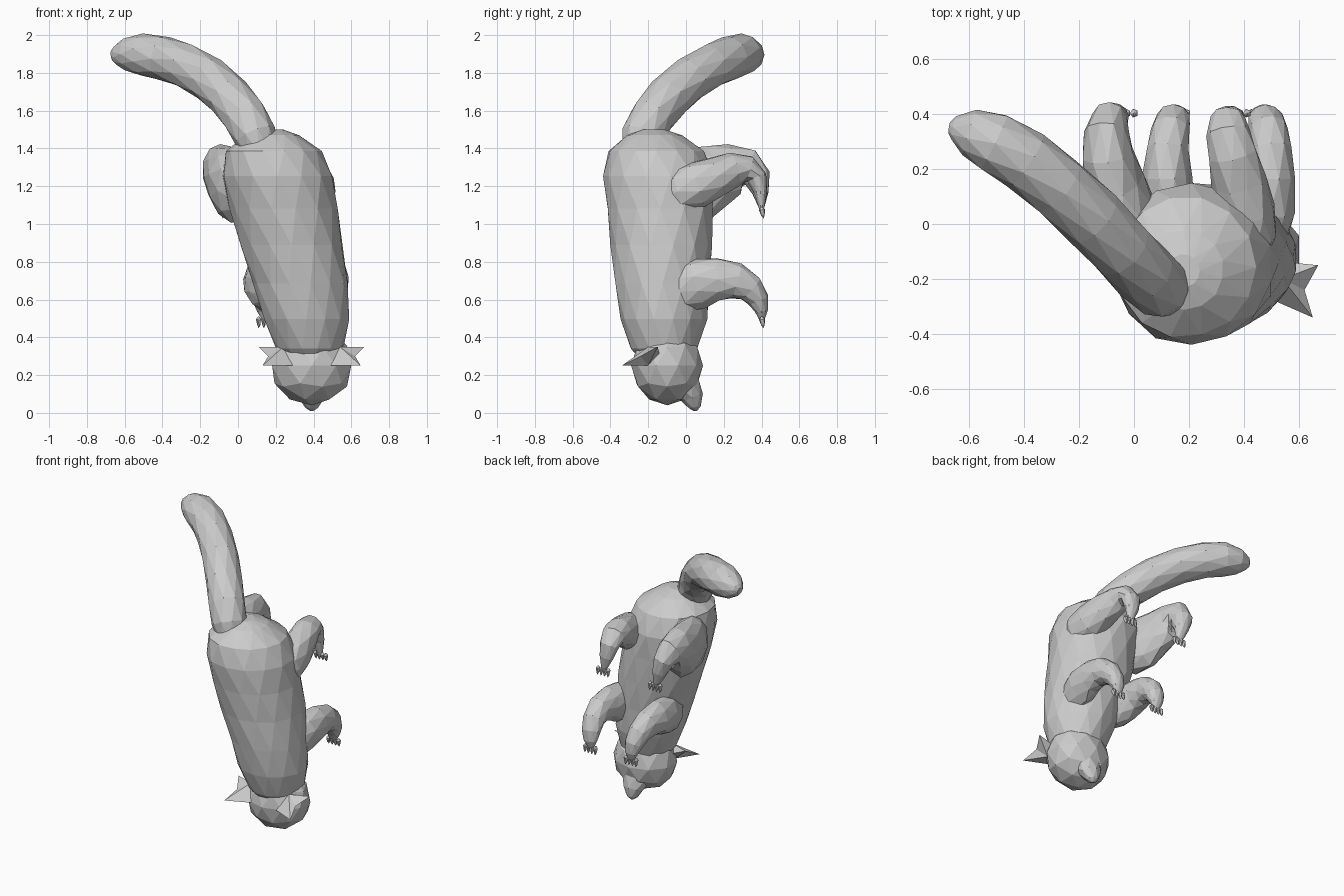
import bpy, bmesh, math, random
from mathutils import Vector, Matrix
from mathutils.geometry import interpolate_bezier

random.seed(4)
cube = bpy.data.objects.get("Cube")
if cube:
    bpy.data.objects.remove(cube, do_unlink=True)

# One flat grey for the whole animal
grey = bpy.data.materials.new("plain grey")
grey.use_nodes = True
grey.diffuse_color = (0.6, 0.6, 0.6, 1)
shader = grey.node_tree.nodes["Principled BSDF"]
shader.inputs["Base Color"].default_value = grey.diffuse_color


def finish(name, bm):
    """Turn a bmesh into a flat-faced, triangulated object."""
    bmesh.ops.triangulate(bm, faces=bm.faces[:])
    bmesh.ops.recalc_face_normals(bm, faces=bm.faces[:])
    mesh = bpy.data.meshes.new(name)
    bm.to_mesh(mesh)
    bm.free()
    mesh.materials.append(grey)
    part = bpy.data.objects.new(name, mesh)
    bpy.context.collection.objects.link(part)


def rounded(u):
    """Quarter-circle swelling from a blunt end up to full size."""
    return max(0.2, math.sqrt(1 - (1 - min(u, 1)) ** 2))


def tapered(start, end, power=1):
    return lambda t: start + (end - start) * t ** power


def tube(name, path, width, depth, across=(1, 0, 0), sides=10, rings=10,
         level=False, blunt=0.2, rough=0.02):
    """Faceted skin around a Bezier path; width lies along the across axis."""
    start, start_handle, end_handle, end = map(Vector, path)
    # Dense samples of the path, picked closer together near both ends
    samples = interpolate_bezier(start, start_handle, end_handle, end, 201)
    final = len(samples) - 1
    bm = bmesh.new()
    loops = []
    for i in range(rings + 1):
        t = (1 - math.cos(math.pi * i / rings)) / 2
        k = round(t * final)
        tangent = samples[min(k + 1, final)] - samples[max(k - 1, 0)]
        if level:
            tangent = Vector((0, 0, -1))
        tangent.normalize()
        side = Vector(across)
        side = (side - tangent * side.dot(tangent)).normalized()
        other = tangent.cross(side)
        swell = rounded(t / blunt) * rounded((1 - t) / blunt)
        loop = []
        for j in range(sides):
            angle = math.tau * (j + i % 2 / 2) / sides
            offset = side * math.cos(angle) * width(t) + other * math.sin(angle) * depth(t)
            offset *= swell * (1 + random.uniform(-rough, rough))
            loop.append(bm.verts.new(samples[k] + offset))
        loops.append(loop)
    # Alternate rings are staggered by half a side and joined by triangles
    for i, (upper, lower) in enumerate(zip(loops, loops[1:])):
        if i % 2:
            upper, lower = lower, upper
        for j in range(sides):
            n = (j + 1) % sides
            bm.faces.new((upper[j], upper[n], lower[j]))
            bm.faces.new((upper[n], lower[n], lower[j]))
    bm.faces.new(loops[0])
    bm.faces.new(loops[-1])
    finish(name, bm)


# Torso hangs from the rump at the top to the neck at the bottom
girth = tapered(0.3, 0.19, power=2)
tube("torso", [(0.18, -0.17, 1.5), (0.2, -0.12, 1.1), (0.37, -0.13, 0.7), (0.39, -0.11, 0.2)],
     girth, girth, sides=14, level=True)

# Long curled tail
thickness = tapered(0.12, 0.115)
tube("tail", [(0.14, -0.25, 1.3), (0.07, -0.28, 1.7), (-0.3, 0.3, 1.95), (-0.67, 0.35, 1.89)],
     thickness, thickness, across=(1, 1, 0), rings=12)

# Head
HEAD = Vector((0.39, -0.1, 0.25))
bm = bmesh.new()
bmesh.ops.create_icosphere(
    bm, subdivisions=2, radius=1,
    matrix=Matrix.Translation(HEAD) @ Matrix.Diagonal((0.22, 0.19, 0.21, 1)))
finish("head", bm)

# Muzzle points down and forward to the nose
tube("muzzle", [HEAD, HEAD + Vector((0, 0.08, -0.06)), HEAD + Vector((0, 0.14, -0.14)),
                HEAD + Vector((0, 0.15, -0.24))],
     tapered(0.16, 0.04), tapered(0.12, 0.04), sides=8, rings=6)


def leg(name, path, width, depth):
    """Limb that ends in a hanging paw with four pointed toes."""
    tube(name, path, tapered(width, 0.05), tapered(depth, 0.03), rough=0.04)
    paw = Vector(path[-1])
    for i in range(4):
        root = paw + Vector(((i - 1.5) * 0.027, 0, 0.03))
        steps = [root + Vector((0, 0.01, -0.06)) * (j / 3) for j in range(4)]
        tube(f"{name}_toe_{i + 1}", steps, tapered(0.018, 0.006), tapered(0.02, 0.006),
             sides=5, rings=3)


# Hind legs: thigh, raised heel, then the paw
leg("left_hind_leg",
    [(0.42, -0.15, 1.15), (0.41, 0.2, 1.2), (0.28, 0.4, 1.5), (0.37, 0.4, 1.06)], 0.13, 0.15)
leg("right_hind_leg",
    [(0.03, -0.15, 1.17), (-0.1, 0.2, 1.2), (-0.15, 0.4, 1.5), (-0.04, 0.4, 1.06)], 0.14, 0.25)

# Forelegs: the same limb on each side of the chest, elbow turned outward
CHEST = 0.31
for sign, side in ((1, "left"), (-1, "right")):
    root, elbow, paw = (CHEST + sign * reach for reach in (0.14, 0.24, 0.16))
    leg(f"{side}_foreleg",
        [(root, -0.12, 0.6), (elbow, 0.2, 0.8), (paw, 0.42, 0.7), (paw, 0.4, 0.48)], 0.11, 0.16)

# Ears: flared cups with a notched outer rim
for sign, side in ((1, "left"), (-1, "right")):
    bm = bmesh.new()
    outline = [(0.1, -0.17, 0), (0.26, -0.24, 0), (0.23, -0.14, 0.05),
               (0.28, -0.05, 0.1), (0.18, -0.04, 0.06)]
    rim = [bm.verts.new(HEAD + Vector((sign * x, y, z))) for x, y, z in outline]
    back = bm.verts.new(HEAD + Vector((sign * 0.15, -0.1, 0.1)))
    cup = bm.verts.new(HEAD + Vector((sign * 0.17, -0.1, 0)))
    for this, following in zip(rim, rim[1:] + rim[:1]):
        bm.faces.new((this, following, back))
        bm.faces.new((following, this, cup))
    finish(f"{side}_ear", bm)
